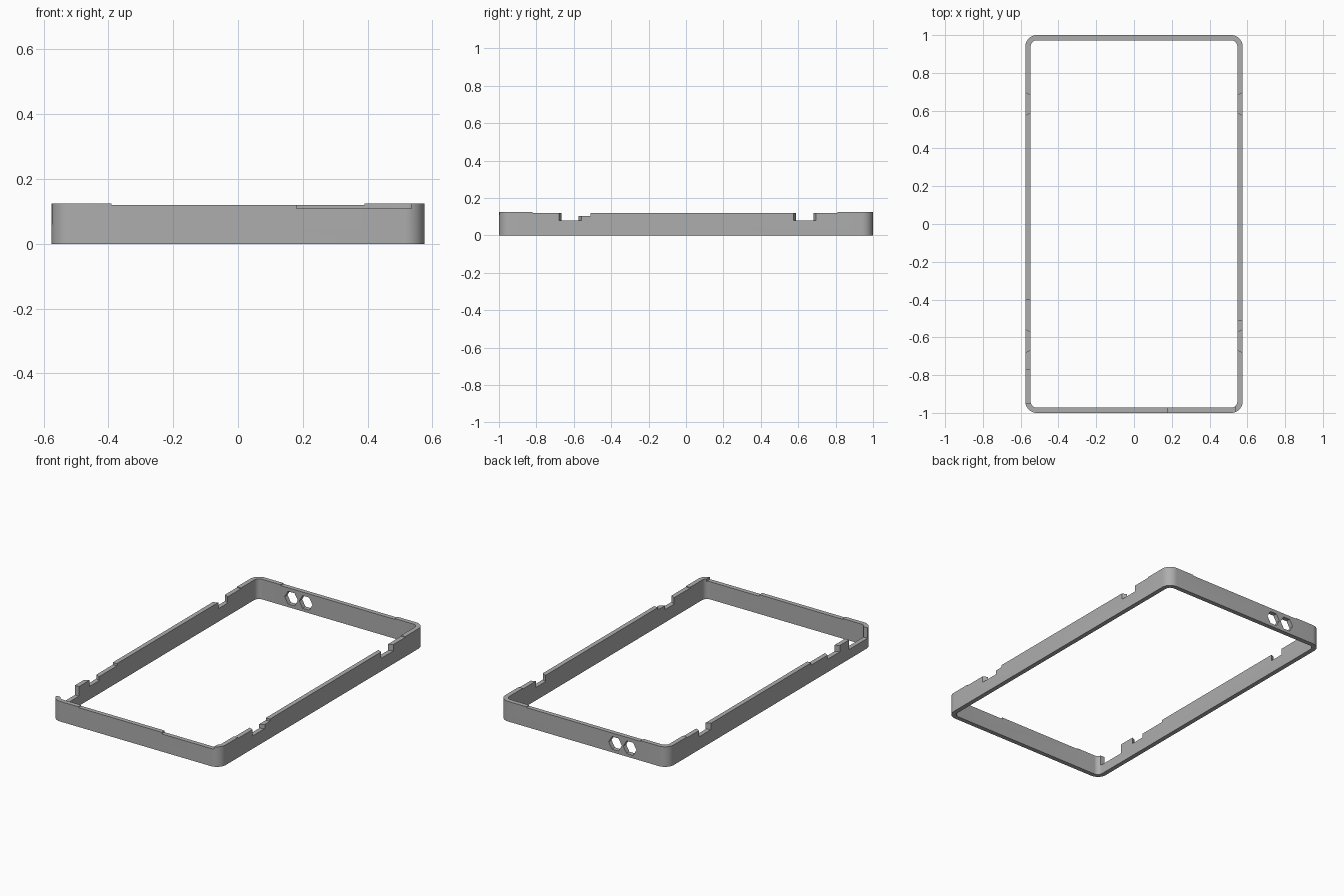
import bpy, bmesh, math
from mathutils import Vector

if "Cube" in bpy.data.objects:
    bpy.data.objects.remove(bpy.data.objects["Cube"])

HALF_X, HALF_Y, HEIGHT, WALL = 0.575, 1.0, 0.124, 0.028
RADIUS = 0.06

grey = bpy.data.materials.new("plain grey")
grey.use_nodes = True
colour = (0.42, 0.42, 0.42, 1)
grey.diffuse_color = colour
grey.node_tree.nodes["Principled BSDF"].inputs["Base Color"].default_value = colour


def prism(name, outline, direction):
    """Solid made by sweeping a closed outline along a direction."""
    bm = bmesh.new()
    face = bm.faces.new([bm.verts.new(p) for p in outline])
    swept = bmesh.ops.extrude_face_region(bm, geom=[face])
    moved = [v for v in swept["geom"] if isinstance(v, bmesh.types.BMVert)]
    bmesh.ops.translate(bm, verts=moved, vec=Vector(direction))
    bmesh.ops.recalc_face_normals(bm, faces=bm.faces)
    mesh = bpy.data.meshes.new(name)
    bm.to_mesh(mesh)
    bm.free()
    mesh.materials.append(grey)
    obj = bpy.data.objects.new(name, mesh)
    bpy.context.collection.objects.link(obj)
    return obj


def rounded_rectangle(hx, hy, radius, z, steps=10):
    points = []
    for quarter, (sx, sy) in enumerate([(1, 1), (-1, 1), (-1, -1), (1, -1)]):
        for i in range(steps + 1):
            a = math.pi / 2 * (quarter + i / steps)
            points.append((sx * (hx - radius) + radius * math.cos(a),
                           sy * (hy - radius) + radius * math.sin(a), z))
    return points


def cut(cutter):
    """Subtract a cutter from the frame, then discard it."""
    cutter.hide_render = True
    mod = frame.modifiers.new("cut", "BOOLEAN")
    mod.operation, mod.solver, mod.object = "DIFFERENCE", "EXACT", cutter
    bpy.ops.object.modifier_apply(modifier=mod.name)
    bpy.data.objects.remove(cutter)


def cut_box(x0, x1, y0, y1, z):
    """Open the rim from height z upward."""
    base = [(x0, y0, z), (x1, y0, z), (x1, y1, z), (x0, y1, z)]
    cut(prism("box_cutter", base, (0, 0, 0.3)))


# Rounded rectangular wall
frame = prism("bumper_frame", rounded_rectangle(HALF_X, HALF_Y, RADIUS, 0), (0, 0, HEIGHT))
bpy.context.view_layer.objects.active = frame
frame.select_set(True)
cut(prism("opening_cutter",
          rounded_rectangle(HALF_X - WALL, HALF_Y - WALL, RADIUS - WALL, -0.1), (0, 0, 0.4)))

# Lower rim between the slightly raised corners
cut_box(-0.39, 0.39, -1.2, 1.2, 0.119)
cut_box(-0.8, 0.8, -0.82, 0.81, 0.119)

# Notches in both long sides, flared towards the outside
for side in (-1, 1):
    inner, outer = side * (HALF_X - WALL), side * HALF_X
    for y0, y1 in ((-0.68, -0.56), (0.575, 0.695)):
        outline = [(outer + side * 0.02, y0, 0.08), (outer, y0, 0.08),
                   (inner, y0 + 0.014, 0.08), (inner - side * 0.02, y0 + 0.014, 0.08),
                   (inner - side * 0.02, y1 - 0.014, 0.08), (inner, y1 - 0.014, 0.08),
                   (outer, y1, 0.08), (outer + side * 0.02, y1, 0.08)]
        cut(prism("notch_cutter", outline, (0, 0, 0.2)))

# Shallow steps beside the front notches
cut_box(0.5, 0.7, -0.59, -0.51, 0.105)
cut_box(-0.7, -0.5, -0.59, -0.40, 0.105)

# Deep gap by the front right corner, and shallow step in the front wall
cut_box(-0.7, -0.535, -0.95, -0.77, 0.06)
cut_box(0.18, 0.535, -1.1, -0.945, 0.109)

# Pair of hexagonal ports through the back wall
for x in (-0.217, -0.317):
    hexagon = [(x + 0.045 * math.cos(k * math.pi / 3), 0.9,
                0.058 + 0.045 * math.sin(k * math.pi / 3)) for k in range(6)]
    cut(prism("port_cutter", hexagon, (0, 0.2, 0)))

bpy.ops.object.shade_smooth_by_angle(angle=math.radians(30))
